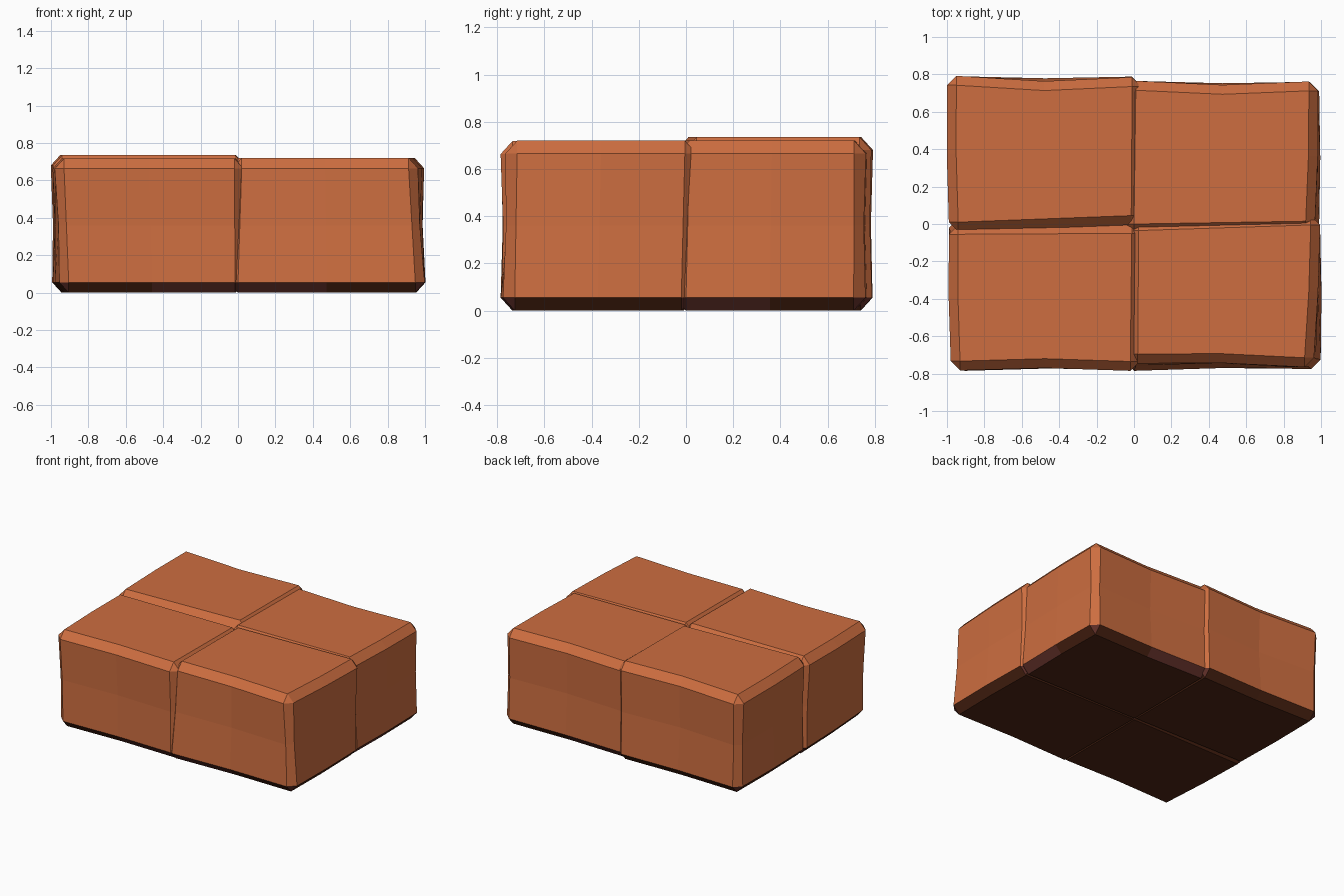
import bpy, bmesh
from mathutils import Vector

if "Cube" in bpy.data.objects:
    bpy.data.objects.remove(bpy.data.objects["Cube"])


def material(name, rgb):
    m = bpy.data.materials.new(name)
    m.diffuse_color = (*rgb, 1)
    m.use_nodes = True
    m.node_tree.nodes["Principled BSDF"].inputs["Base Color"].default_value = m.diffuse_color
    return m


MATERIALS = [material("terracotta clay", (0.61, 0.155, 0.051)),
             material("dark burnt underside", (0.08, 0.019, 0.007)),
             material("reddish brown edge", (0.13, 0.032, 0.024))]
SIGNS = [(-1, -1), (1, -1), (1, 1), (-1, 1)]
NORMALS = [(0, -1), (1, 0), (0, 1), (-1, 0)]
BEVEL = 0.05


def ring(quad, z, offset, bow):
    """12 points round a quad (SW, SE, NE, NW): two per corner plus a bowed side middle."""
    cx, cy = (sum(p[k] for p in quad) / 4 for k in (0, 1))
    corners = []
    for i, ((x, y), (sx, sy)) in enumerate(zip(quad, SIGNS)):
        pair = [Vector((x + sx * offset, y, z)), Vector((x, y + sy * offset, z))]
        corners.append(pair if i % 2 == 0 else pair[::-1])
    pts = []
    for i, (nx, ny) in enumerate(NORMALS):
        a, b = corners[i][1], corners[(i + 1) % 4][0]
        # outer front and back sides dip in, outer ends swell a little, seams stay straight
        outer = nx * cx + ny * cy > 0
        amount = (bow if ny else 0.006) if outer else 0
        pts += corners[i] + [(a + b) / 2 + Vector((nx, ny, 0)) * amount]
    return pts


def shade_index(face):
    """Dark underside, with reddish patches on the lower bevel."""
    c = face.calc_center_median()
    if face.normal.z > -0.3:
        return 0
    if face.normal.z < -0.95:
        return 1
    if len(face.verts) == 3:
        return 2
    if c.y < -0.7 or c.y > 0.65:
        return 2 if abs(c.x) < 0.5 and not (c.x < 0 and c.y > 0) else 1
    if c.x > 0.9:
        return 2 if 0 < c.y < 0.4 else 1
    return 1


def block(name, top, bottom, height, bow):
    """Bevelled, slightly warped brick from its flat top and bottom faces."""
    middle = [((a[0] + b[0]) / 2, (a[1] + b[1]) / 2) for a, b in zip(top, bottom)]
    rings = [ring(bottom, 0, 0, -0.01),
             ring(bottom, 0.055, BEVEL, -0.01),
             ring(middle, height / 2, BEVEL - 0.008, bow),
             ring(top, height - 0.055, BEVEL, bow),
             ring(top, height, 0, bow)]
    bm = bmesh.new()
    vs = [[bm.verts.new(p) for p in r] for r in rings]
    for lo, hi in zip(vs, vs[1:]):
        for i in range(12):
            j = (i + 1) % 12
            bm.faces.new((lo[i], lo[j], hi[j], hi[i]))
    bm.faces.new(vs[0][::-1])
    bm.faces.new(vs[-1])
    bmesh.ops.remove_doubles(bm, verts=bm.verts, dist=0.0005)
    bmesh.ops.recalc_face_normals(bm, faces=bm.faces)
    bm.normal_update()
    for f in bm.faces:
        f.material_index = shade_index(f)
    me = bpy.data.meshes.new(name)
    bm.to_mesh(me)
    bm.free()
    for m in MATERIALS:
        me.materials.append(m)
    bpy.context.collection.objects.link(bpy.data.objects.new(name, me))


# Four bricks: top face corners, bottom face corners, height, bow of the outer side
block("back_left_brick",
      [(-0.94, 0.01), (-0.015, 0.045), (-0.01, 0.735), (-0.95, 0.742)],
      [(-0.935, 0.02), (-0.012, 0.01), (-0.012, 0.738), (-0.94, 0.74)], 0.735, -0.025)
block("back_right_brick",
      [(0.0, 0.0), (0.918, 0.015), (0.935, 0.712), (0.01, 0.715)],
      [(0.0, 0.005), (0.94, 0.0), (0.94, 0.71), (0.005, 0.715)], 0.72, -0.02)
block("front_left_brick",
      [(-0.93, -0.733), (-0.02, -0.735), (-0.012, -0.05), (-0.94, -0.055)],
      [(-0.905, -0.735), (-0.015, -0.73), (-0.012, -0.01), (-0.94, -0.02)], 0.718, -0.014)
block("front_right_brick",
      [(0.02, -0.695), (0.912, -0.715), (0.945, -0.005), (0.025, -0.035)],
      [(0.0, -0.735), (0.948, -0.725), (0.945, -0.02), (0.0, -0.01)], 0.72, -0.012)
